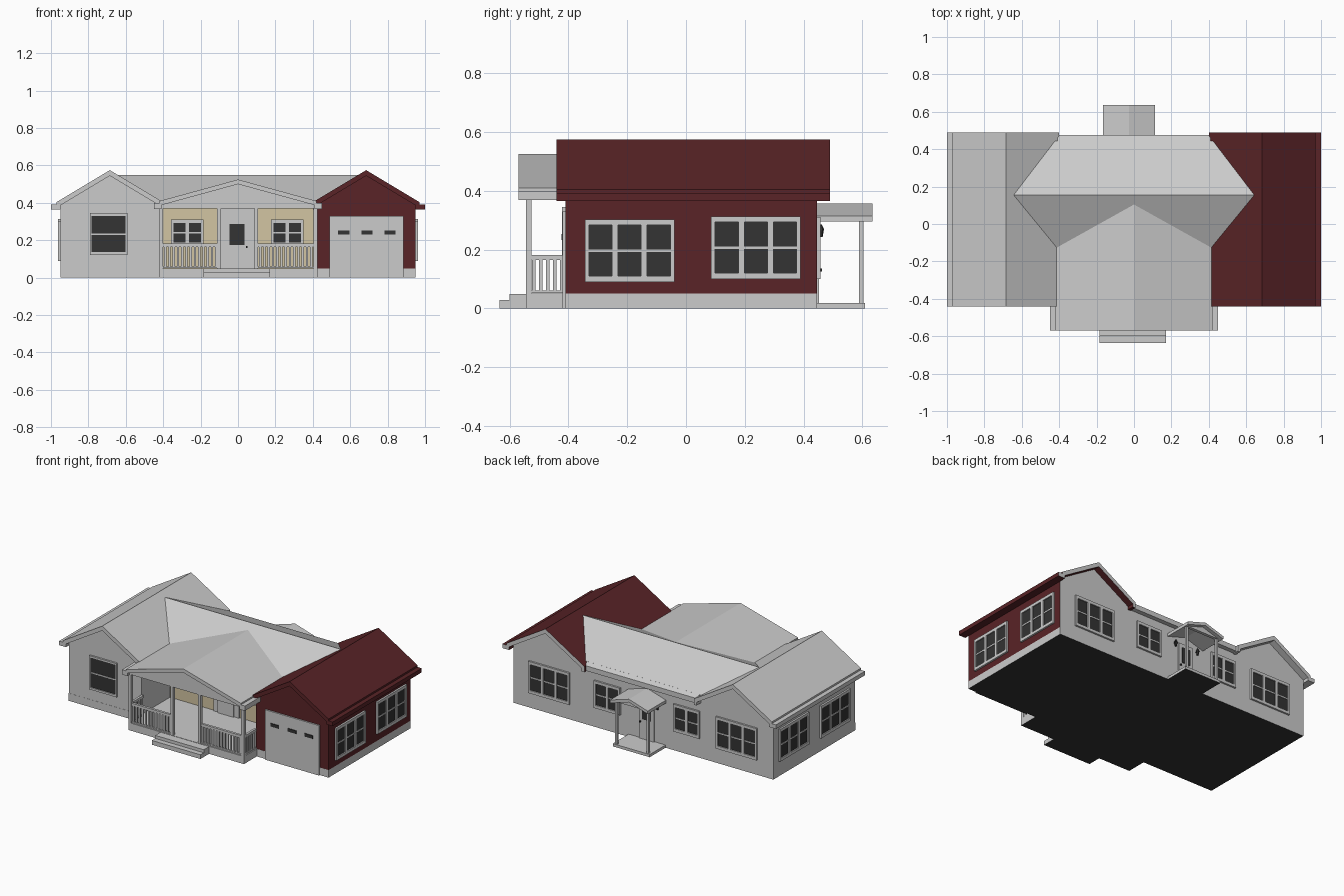
import bpy, bmesh, math
from mathutils import Vector

cube = bpy.data.objects.get("Cube")
if cube:
    bpy.data.objects.remove(cube)


def material(name, rgb):
    m = bpy.data.materials.new(name)
    m.use_nodes = True
    m.diffuse_color = (*rgb, 1)
    m.node_tree.nodes["Principled BSDF"].inputs["Base Color"].default_value = (*rgb, 1)
    return m


MATS = [material("light grey", (0.6, 0.6, 0.6)),
        material("dark red", (0.1, 0.017, 0.02)),
        material("tan", (0.65, 0.56, 0.36)),
        material("charcoal", (0.033, 0.033, 0.033))]
GREY, RED, TAN, DARK = range(len(MATS))


def prism(bm, profile, axis, a, b, mat=GREY):
    """Extrude a closed (u, z) outline along the x or y axis."""
    def place(u, z, t):
        return (t, u, z) if axis == "x" else (u, t, z)
    ends = [[bm.verts.new(place(u, z, t)) for u, z in profile] for t in (a, b)]
    n = len(profile)
    faces = [bm.faces.new(e) for e in ends]
    for i in range(n):
        j = (i + 1) % n
        faces.append(bm.faces.new((ends[0][i], ends[0][j], ends[1][j], ends[1][i])))
    for f in faces:
        f.material_index = mat


def box(bm, x0, x1, y0, y1, z0, z1, mat=GREY):
    prism(bm, [(x0, z0), (x1, z0), (x1, z1), (x0, z1)], "y", y0, y1, mat)


def finish(name, bm, loc=(0, 0, 0), turn=0, grey_back=False):
    bmesh.ops.recalc_face_normals(bm, faces=bm.faces[:])
    for f in bm.faces:
        if grey_back and f.normal.y > 0.9:
            f.material_index = GREY
        if f.calc_center_median().z < 0.001 and f.normal.z < -0.9 and not turn:
            f.material_index = DARK
    me = bpy.data.meshes.new(name)
    bm.to_mesh(me)
    bm.free()
    for m in MATS:
        me.materials.append(m)
    ob = bpy.data.objects.new(name, me)
    ob.location = loc
    ob.rotation_euler.z = math.radians(turn)
    bpy.context.collection.objects.link(ob)
    return ob


def chevron(cx, half, ridge, eave, thick):
    return [(cx - half, eave), (cx, ridge), (cx + half, eave),
            (cx + half, eave - thick), (cx, ridge - thick), (cx - half, eave - thick)]


def window(name, loc, turn, width, z0, z1, panes, edge=0.014, bar=0.02):
    """Dark glass behind a raised frame; the outside is local -y."""
    bm = bmesh.new()
    h, out = width / 2, -0.012
    box(bm, -h + edge / 2, h - edge / 2, -0.005, 0.004, z0 + edge / 2, z1 - edge / 2, DARK)
    for z in (z0, z1 - edge * 1.4):
        box(bm, -h, h, out, 0, z, z + edge * 1.4)
    for x in (-h, h - edge):
        box(bm, x, x + edge, out, 0, z0, z1)
    step = (width - 2 * edge + bar) / panes
    for i in range(1, panes):
        x = -h + edge + i * step
        box(bm, x - bar, x, out, 0, z0, z1)
    mid = (z0 + z1) / 2
    box(bm, -h, h, -0.008, 0, mid - 0.004, mid + 0.004)
    finish(name, bm, loc, turn)


# Wings: walls, base, roof and gutters
for side, label, col in ((-1, "right", GREY), (1, "left", RED)):
    c = side * 0.685
    bm = bmesh.new()
    prism(bm, [(c - 0.265, 0.05), (c + 0.265, 0.05), (c + 0.265, 0.387),
               (c, 0.546), (c - 0.265, 0.387)], "y", -0.41, 0.445, col)
    finish(label + "_wing_walls", bm, grey_back=True)
    bm = bmesh.new()
    box(bm, c - 0.265, c + 0.265, -0.411, 0.445, 0, 0.05)
    finish(label + "_wing_base", bm)
    bm = bmesh.new()
    prism(bm, chevron(c, 0.285, 0.575, 0.404, 0.03), "y", -0.44, 0.49, col)
    for a, b, top in ((0.265, 0.315, 0.392), (-0.285, -0.265, 0.4)):
        x0, x1 = sorted((c + side * a, c + side * b))
        box(bm, x0, x1, -0.44, 0.49, 0.365, top, col)
    finish(label + "_wing_roof", bm, grey_back=True)
    # Windows on the outer side and back of the wing
    for y, z in ((-0.192, 0.09), (0.238, 0.1)):
        window(label + "_side_window", (side * 0.95, y, 0), side * 90, 0.305, z, z + 0.213, 3)
    window(label + "_back_window", (c, 0.445, 0), 180, 0.3, 0.1, 0.31, 3)

window("front_wing_window", (-0.692, -0.41, 0), 0, 0.2, 0.122, 0.345, 1, edge=0.01)

# Garage door
bm = bmesh.new()
box(bm, 0.49, 0.885, -0.42, -0.4, 0, 0.33)
for x in (0.565, 0.69, 0.812):
    box(bm, x - 0.03, x + 0.03, -0.424, -0.419, 0.232, 0.253, DARK)
finish("garage_door", bm)

# Middle block: tan front wall, grey back
bm = bmesh.new()
box(bm, -0.42, 0.42, -0.11, 0.445, 0, 0.38, TAN)
finish("middle_walls", bm, grey_back=True)

bm = bmesh.new()
prism(bm, [(-0.13, 0.41), (0.155, 0.55), (0.445, 0.417), (0.445, 0.37), (-0.13, 0.37)],
      "x", -0.645, 0.645)
prism(bm, [(0.44, 0.419), (0.475, 0.403), (0.475, 0.37), (0.44, 0.37)], "x", -0.41, 0.41)
finish("middle_roof", bm)

for x in (0.26, -0.32):
    window("back_double_window", (x, 0.445, 0), 180, 0.19, 0.13, 0.31, 2)
for x in (-0.272, 0.263):
    window("porch_window", (x, -0.11, 0), 0, 0.175, 0.168, 0.312, 2)

# Front door with its surround
bm = bmesh.new()
box(bm, -0.095, 0.09, -0.118, -0.1, 0.05, 0.37)
box(bm, -0.06, 0.055, -0.126, -0.11, 0.05, 0.32)
box(bm, -0.045, 0.035, -0.13, -0.12, 0.175, 0.287, DARK)
box(bm, 0.044, 0.052, -0.136, -0.12, 0.16, 0.17, DARK)
finish("front_door", bm)

# Porch floor and steps
bm = bmesh.new()
box(bm, -0.42, 0.425, -0.545, -0.11, 0, 0.05)
finish("porch_floor", bm)
bm = bmesh.new()
box(bm, -0.185, 0.17, -0.6, -0.545, 0, 0.048)
box(bm, -0.185, 0.17, -0.635, -0.6, 0, 0.028)
finish("porch_steps", bm)

# Porch roof with gable, fascia and gutters
bm = bmesh.new()
prism(bm, [(-0.42, 0.37), (0.42, 0.37), (0.42, 0.405), (0, 0.52), (-0.42, 0.405)],
      "y", -0.545, 0.1)
prism(bm, chevron(0, 0.42, 0.525, 0.41, 0.025), "y", -0.57, 0.11)
for s in (-1, 1):
    x0, x1 = sorted((s * 0.41, s * 0.45))
    box(bm, x0, x1, -0.57, -0.41, 0.368, 0.4)
finish("porch_roof", bm)

# Porch posts
bm = bmesh.new()
for x in (-0.41, -0.102, 0.098, 0.415):
    box(bm, x - 0.01, x + 0.01, -0.545, -0.525, 0.05, 0.372)
finish("porch_posts", bm)


def railing(name, loc, turn, length):
    bm = bmesh.new()
    box(bm, 0, length, -0.008, 0.008, 0.165, 0.182)
    box(bm, 0, length, -0.006, 0.006, 0.052, 0.06)
    count = round(length / 0.022)
    for i in range(count):
        x = (i + 0.5) * length / count
        box(bm, x - 0.006, x + 0.006, -0.004, 0.004, 0.055, 0.168)
    finish(name, bm, loc, turn)


for x in (-0.4, 0.108):
    railing("front_railing", (x, -0.535, 0), 0, 0.295)
for x in (-0.41, 0.415):
    railing("side_railing", (x, -0.53, 0), 90, 0.12)

# Back porch: slab, posts, small gabled roof
BX = -0.027
bm = bmesh.new()
box(bm, BX - 0.135, BX + 0.135, 0.445, 0.61, 0, 0.018)
finish("back_porch_slab", bm)
bm = bmesh.new()
for s in (-1, 1):
    x = BX + s * 0.115
    box(bm, x - 0.008, x + 0.008, 0.588, 0.604, 0.018, 0.3)
finish("back_porch_posts", bm)
bm = bmesh.new()
prism(bm, chevron(BX, 0.138, 0.357, 0.315, 0.02), "y", 0.44, 0.635)
prism(bm, [(BX - 0.12, 0.3), (BX + 0.12, 0.3), (BX, 0.34)], "y", 0.59, 0.61)
finish("back_porch_roof", bm)

# Back door and wall lanterns
bm = bmesh.new()
box(bm, BX - 0.055, BX + 0.055, 0.44, 0.453, 0.018, 0.28)
box(bm, BX - 0.03, BX + 0.03, 0.45, 0.457, 0.15, 0.255, DARK)
box(bm, BX + 0.04, BX + 0.047, 0.45, 0.462, 0.125, 0.135, DARK)
finish("back_door", bm)
for s in (-1, 1):
    bm = bmesh.new()
    for r1, r2, z, d in ((0.012, 0.003, 0.276, 0.02), (0.006, 0.01, 0.254, 0.024)):
        new = bmesh.ops.create_cone(bm, segments=6, radius1=r1, radius2=r2, depth=d, cap_ends=True)
        bmesh.ops.translate(bm, verts=new["verts"], vec=Vector((0, 0, z)))
    box(bm, -0.003, 0.003, -0.015, 0, 0.262, 0.268)
    for f in bm.faces:
        f.material_index = DARK
    finish("wall_lantern", bm, (BX + s * 0.085, 0.459, 0))
